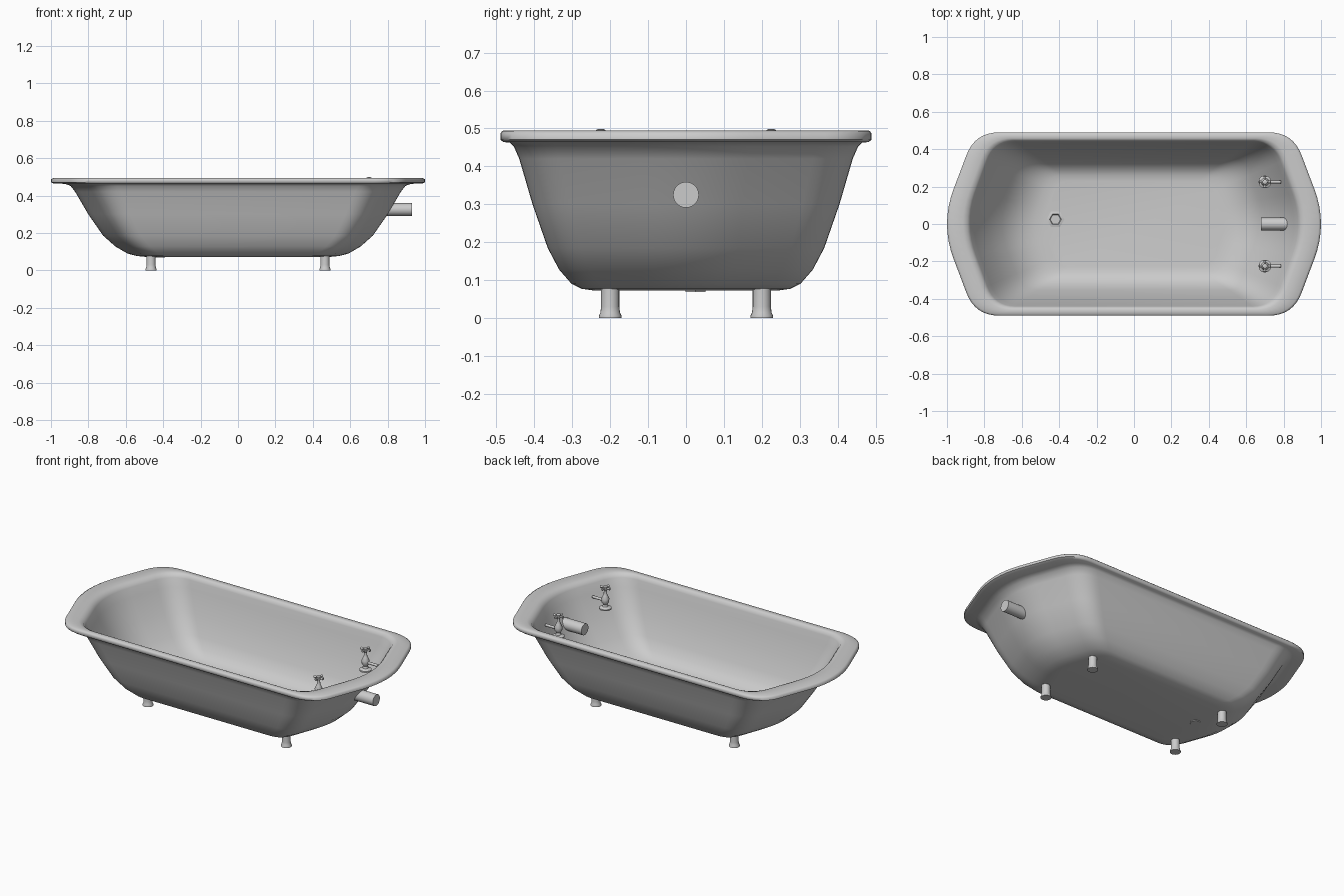
import bpy, bmesh, math
from mathutils import Vector

if "Cube" in bpy.data.objects:
    bpy.data.objects.remove(bpy.data.objects["Cube"])


def finish(bm, name, angle=40):
    bmesh.ops.recalc_face_normals(bm, faces=bm.faces)
    me = bpy.data.meshes.new(name)
    bm.to_mesh(me)
    bm.free()
    ob = bpy.data.objects.new(name, me)
    bpy.context.collection.objects.link(ob)
    bpy.ops.object.select_all(action='DESELECT')
    ob.select_set(True)
    bpy.context.view_layer.objects.active = ob
    bpy.ops.object.shade_smooth_by_angle(angle=math.radians(angle))
    return ob


def loft(bm, rings):
    """Skin a list of equal-length point rings and cap both ends."""
    vs = [[bm.verts.new(p) for p in r] for r in rings]
    n = len(vs[0])
    for a, b in zip(vs, vs[1:]):
        for i in range(n):
            j = (i + 1) % n
            bm.faces.new((a[i], a[j], b[j], b[i]))
    bm.faces.new(vs[0][::-1])
    bm.faces.new(vs[-1])


def turned(bm, profile, origin, axis='Z', n=20):
    """Lathe (radius, height) pairs around an axis through origin."""
    rings = []
    for r, h in profile:
        ring = []
        for i in range(n):
            a = 2 * math.pi * i / n
            u, v = r * math.cos(a), r * math.sin(a)
            p = {'Z': (u, v, h), 'X': (h, u, v), 'Y': (v, h, u)}[axis]
            ring.append(Vector(origin) + Vector(p))
        rings.append(ring)
    loft(bm, rings)


def outline(L, W, z, steps=8):
    """Six-sided tub outline with rounded corners and blunt pointed ends."""
    tip, c = L + 0.035 * L, 0.85 * L
    poly = [Vector(p) for p in ((tip, 0, z), (c, W, z), (-c, W, z),
                                (-tip, 0, z), (-c, -W, z), (c, -W, z))]
    cuts = [0.2 * L, 0.13 * L, 0.13 * L] * 2
    pts = []
    for i, p in enumerate(poly):
        a = p + (poly[i - 1] - p).normalized() * cuts[i]
        b = p + (poly[(i + 1) % 6] - p).normalized() * cuts[i]
        for k in range(steps + 1):
            t = k / steps
            pts.append(a * (1 - t) ** 2 + p * 2 * t * (1 - t) + b * t * t)
    return pts


# Tub shell: outside from the base up, over the rolled rim, down to the floor
section = [(.49, .24, .072), (.54, .275, .077), (.59, .302, .09),
           (.655, .335, .128), (.72, .365, .185), (.80, .405, .30),
           (.87, .44, .42), (.895, .454, .452), (.925, .465, .463),
           (.985, .482, .464), (1.0, .49, .471), (1.0, .49, .487),
           (.988, .484, .494), (.915, .458, .495), (.89, .447, .489),
           (.876, .44, .47), (.855, .43, .42), (.785, .392, .30),
           (.705, .352, .19), (.64, .322, .135), (.58, .29, .104),
           (.53, .262, .091), (.48, .23, .086)]
bm = bmesh.new()
loft(bm, [outline(*s) for s in section])
finish(bm, "tub_shell", 60)

# Four flared feet
for ex, end in ((-1, "left"), (1, "right")):
    for sy, side in ((-1, "front"), (1, "back")):
        bm = bmesh.new()
        turned(bm, [(.030, 0), (.030, .006), (.026, .014), (.024, .03),
                    (.024, .08)], (.465 * ex, .2 * sy, 0))
        finish(bm, f"{side}_{end}_leg")

# Spout pipe running through the end wall
bm = bmesh.new()
turned(bm, [(.034, .68), (.034, .93)], (0, 0, .325), 'X', 24)
finish(bm, "spout_pipe")

# Pair of taps: flange, turned body, cross handle and stem to the wall
for sy, side in ((-1, "front"), (1, "back")):
    base = (.70, .225 * sy, .36)
    bm = bmesh.new()
    turned(bm, [(.034, 0), (.034, .008), (.016, .016), (.012, .028),
                (.021, .042), (.022, .062), (.013, .082), (.009, .092),
                (.008, .112), (.013, .118), (.013, .136), (.006, .139)], base)
    finish(bm, f"{side}_tap_body")
    bm = bmesh.new()
    hub = (.70, .225 * sy, .36 + .127)
    for ax in 'XY':
        turned(bm, [(.006, -.032), (.008, -.03), (.005, -.014), (.005, .014),
                    (.008, .03), (.006, .032)], hub, ax, 10)
    finish(bm, f"{side}_tap_handle")
    bm = bmesh.new()
    turned(bm, [(.008, 0), (.008, .085)], (.70, .225 * sy, .41), 'X', 10)
    finish(bm, f"{side}_tap_stem")

# Hexagonal drain through the floor
bm = bmesh.new()
turned(bm, [(.03, .068), (.03, .084), (.048, .085), (.048, .092), (.032, .096),
            (.028, .09)], (-.42, .025, 0), 'Z', 6)
finish(bm, "drain", 20)
